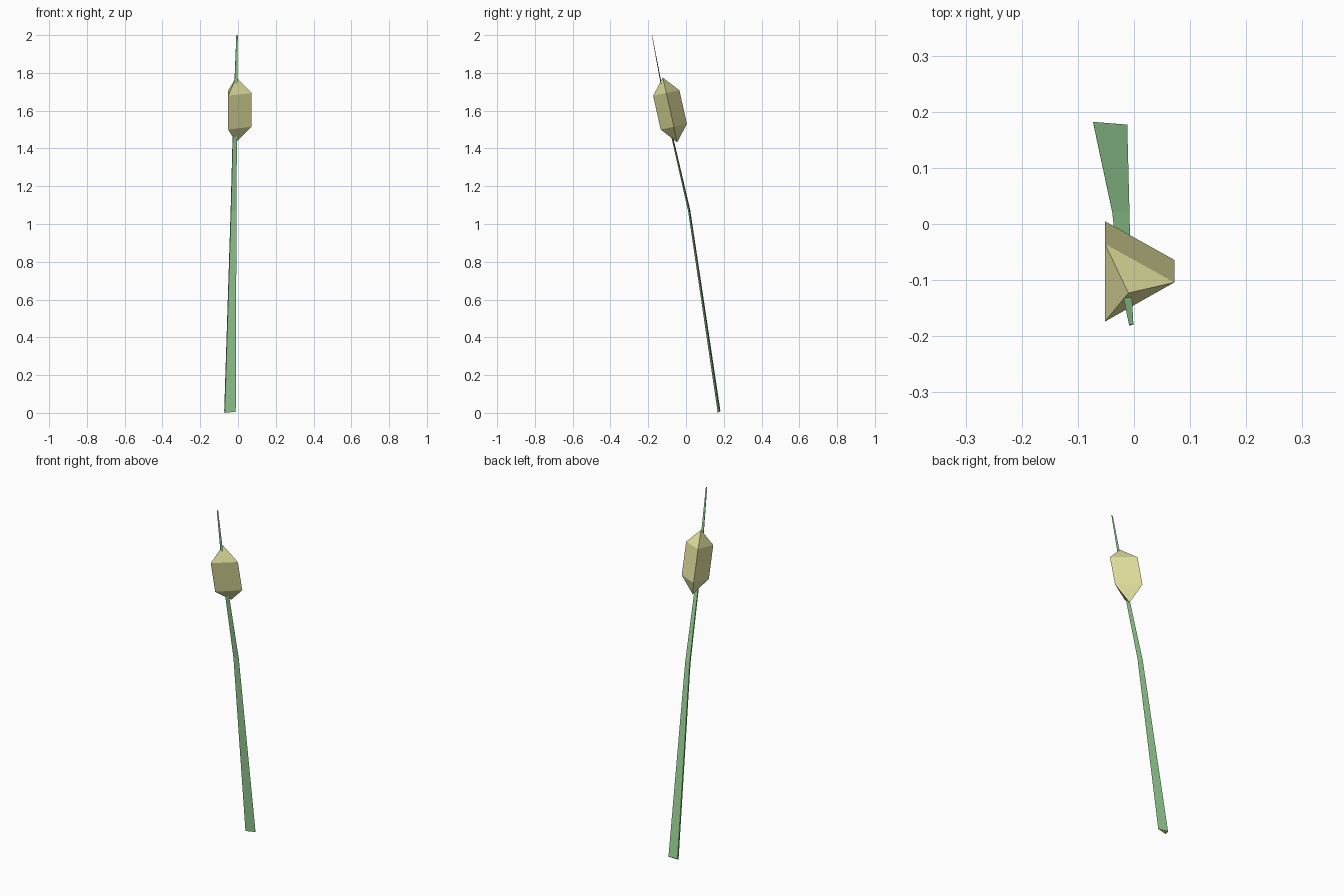
import bpy

if "Cube" in bpy.data.objects:
    bpy.data.objects.remove(bpy.data.objects["Cube"])


def material(name, rgb):
    m = bpy.data.materials.new(name)
    m.diffuse_color = (*rgb, 1)
    m.use_nodes = True
    m.node_tree.nodes["Principled BSDF"].inputs["Base Color"].default_value = m.diffuse_color
    return m


def mesh_object(name, verts, faces, *mats):
    me = bpy.data.meshes.new(name)
    me.from_pydata(verts, [], faces)
    for m in mats:
        me.materials.append(m)
    me.update()
    ob = bpy.data.objects.new(name, me)
    bpy.context.collection.objects.link(ob)
    return ob


def sides(rings):
    """Side faces joining stacked three-point rings, listed bottom to top."""
    return [(3 * r + i, 3 * r + (i + 1) % 3, 3 * r + 3 + (i + 1) % 3, 3 * r + 3 + i)
            for r in range(rings - 1) for i in range(3)]


green = material("reed green", (0.33, 0.69, 0.32))
straw = material("straw yellow", (0.79, 0.78, 0.36))
brown = material("cut end brown", (0.50, 0.33, 0.16))

# Stem: thin three-sided blade, tapering and bending toward the front
# each ring: left x, right x, centre y, centre z, thickness
stem_rings = [(-0.073, -0.012, 0.175, 0.006, 0.014),
              (-0.039, -0.008, 0.017, 1.07, 0.011),
              (-0.025, -0.005, -0.105, 1.60, 0.007),
              (-0.009, -0.001, -0.180, 2.00, 0.002)]
verts = []
for xl, xr, y, z, t in stem_rings:
    dz = min(t * 0.4, 2 - z)
    verts += [(xl + t * 0.2, y - t / 2, z - dz), (xr, y + t * 0.15, z),
              (xl, y + t / 2, z + dz)]
stem = mesh_object("stem", verts, [(2, 1, 0)] + sides(4) + [(9, 10, 11)], green, brown)
stem.data.polygons[0].material_index = 1  # cut end at the ground

# Seed head: leaning triangular prism with pointed ends
head = [(-0.052, -0.134, 1.50), (0.072, -0.064, 1.515), (-0.052, 0.005, 1.53),
        (-0.052, -0.174, 1.68), (0.072, -0.104, 1.693), (-0.052, -0.035, 1.708),
        (-0.010, -0.047, 1.432), (-0.010, -0.123, 1.775)]
caps = [f for i in range(3) for f in ((6, (i + 1) % 3, i), (7, 3 + i, 3 + (i + 1) % 3))]
mesh_object("seed_head", head, sides(2) + caps, straw)
